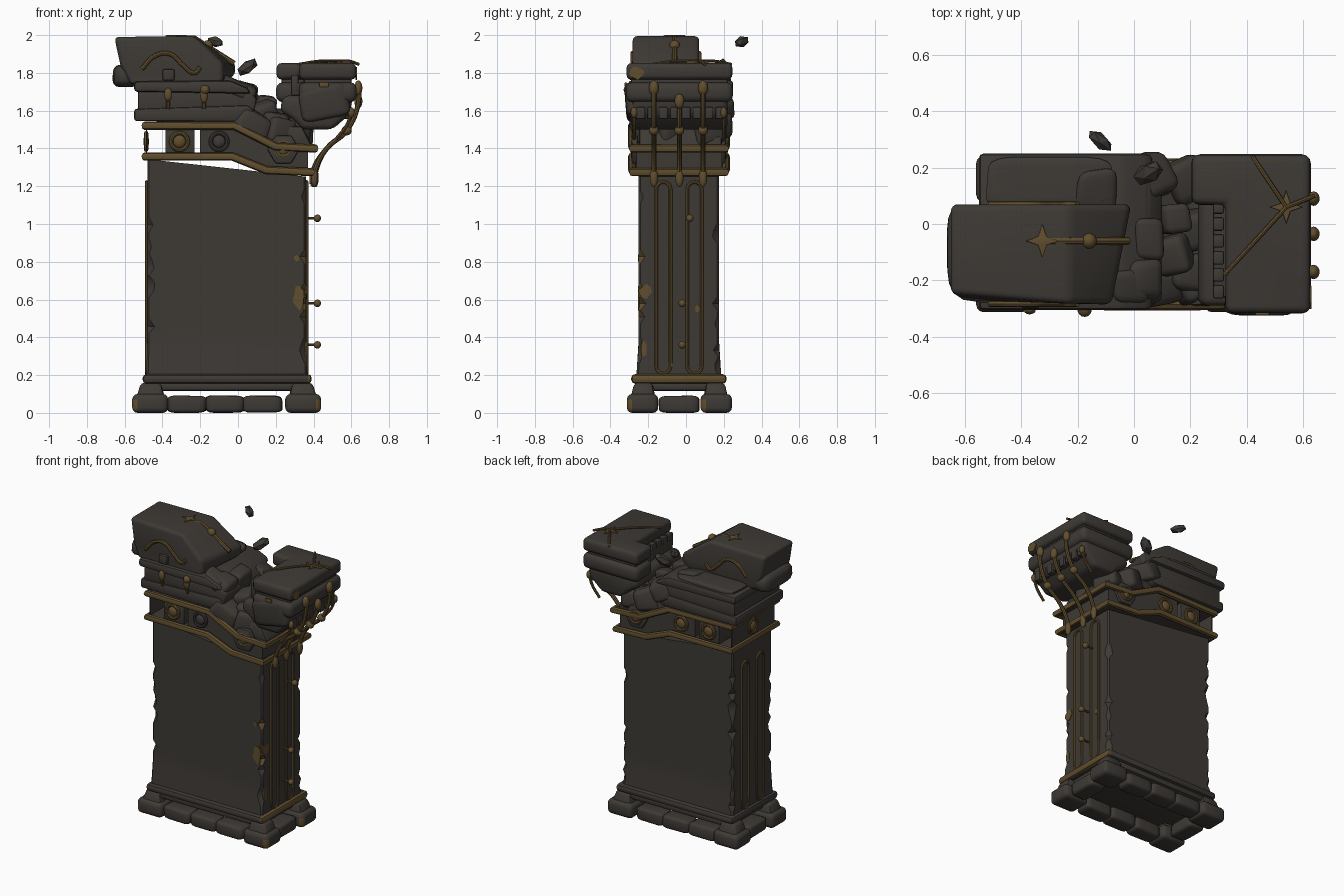
import bpy, bmesh, math, random
from mathutils import Vector, Matrix, Euler

if "Cube" in bpy.data.objects:
    bpy.data.objects.remove(bpy.data.objects["Cube"])

def material(name, col):
    m = bpy.data.materials.new(name)
    m.diffuse_color = (*col, 1)
    m.use_nodes = True
    m.node_tree.nodes["Principled BSDF"].inputs["Base Color"].default_value = m.diffuse_color
    return m

STONE = material("dark_stone", (0.048, 0.042, 0.036))
BRONZE = material("old_bronze", (0.118, 0.076, 0.027))

def finish(name, bm, mat=STONE, rule=None, angle=40):
    bmesh.ops.recalc_face_normals(bm, faces=bm.faces)
    me = bpy.data.meshes.new(name)
    if rule:
        for f in bm.faces:
            f.material_index = 1 if rule(f.calc_center_median(), f.normal) else 0
    bm.to_mesh(me)
    bm.free()
    me.materials.append(mat)
    me.materials.append(BRONZE)
    me.shade_smooth()
    me.set_sharp_from_angle(angle=math.radians(angle))
    ob = bpy.data.objects.new(name, me)
    bpy.context.collection.objects.link(ob)
    return ob

def round_edges(bm, w, seg=2):
    if w:
        bmesh.ops.bevel(bm, geom=list(bm.edges), offset=w, segments=seg, profile=0.5,
                        affect='EDGES', clamp_overlap=True)

def prism(name, pts, a, b, axis='y', bev=0.015, mat=STONE, rule=None, taper=None, seg=2):
    """Profile in xz (axis y), xy (axis z) or yz (axis x), extruded from a to b."""
    to3 = {'y': lambda p, d: (p[0], d, p[1]), 'z': lambda p, d: (p[0], p[1], d),
           'x': lambda p, d: (d, p[0], p[1])}[axis]
    bm = bmesh.new()
    lo = [bm.verts.new(to3(p, a)) for p in pts]
    hi = [bm.verts.new(to3(p, b)) for p in pts]
    n = len(pts)
    bm.faces.new(lo)
    bm.faces.new(hi[::-1])
    for i in range(n):
        bm.faces.new((lo[i], hi[i], hi[(i + 1) % n], lo[(i + 1) % n]))
    if taper:
        for v in bm.verts:
            v.co = taper(v.co)
    bmesh.ops.recalc_face_normals(bm, faces=bm.faces)
    round_edges(bm, bev, seg)
    return finish(name, bm, mat, rule)

def box(name, x0, x1, y0, y1, z0, z1, **k):
    return prism(name, [(x0, y0), (x1, y0), (x1, y1), (x0, y1)], z0, z1, 'z', **k)

def rock(name, c, size, rot=(0, 0, 0), seed=0, jit=0.12, bev=0.2, rule=None):
    rnd = random.Random(seed)
    bm = bmesh.new()
    bmesh.ops.create_cube(bm, size=1)
    for v in bm.verts:
        v.co += Vector([rnd.uniform(-jit, jit) for _ in range(3)])
    round_edges(bm, bev, 3)
    M = Matrix.Translation(c) @ Euler(rot).to_matrix().to_4x4() @ Matrix.Diagonal((*size, 1))
    bmesh.ops.transform(bm, matrix=M, verts=bm.verts)
    return finish(name, bm, STONE, rule, 50)

def ball(name, c, s, mat=BRONZE):
    bm = bmesh.new()
    bmesh.ops.create_uvsphere(bm, u_segments=14, v_segments=9, radius=1,
                              matrix=Matrix.Translation(c) @ Matrix.Diagonal((*s, 1)))
    return finish(name, bm, mat)

def tube(name, pts, r, cyclic=False, smooth=False, mat=BRONZE):
    cu = bpy.data.curves.new(name, 'CURVE')
    cu.dimensions = '3D'
    cu.bevel_depth, cu.bevel_resolution, cu.use_fill_caps = r, 2, True
    sp = cu.splines.new('BEZIER')
    sp.bezier_points.add(len(pts) - 1)
    sp.resolution_u = 6 if smooth else 1
    for bp, p in zip(sp.bezier_points, pts):
        bp.co = p
        bp.handle_left_type = bp.handle_right_type = 'AUTO' if smooth else 'VECTOR'
    sp.use_cyclic_u = cyclic
    tmp = bpy.data.objects.new(name + "_tmp", cu)
    bpy.context.collection.objects.link(tmp)
    bpy.context.view_layer.update()
    me = bpy.data.meshes.new_from_object(tmp.evaluated_get(bpy.context.evaluated_depsgraph_get()))
    bpy.data.objects.remove(tmp)
    bm = bmesh.new()
    bm.from_mesh(me)
    return finish(name, bm, mat)

# --- base: corner feet, loose stones between them, two plates ---
CX, CY = -0.06, -0.035
for sx in (-1, 1):
    for sy in (-1, 1):
        x, y = CX + sx * 0.405, CY + sy * 0.195
        rule = lambda c, n, x=x, s=sx: n.x * s > 0.25 and n.y < -0.05 and c.z < 0.07
        box("foot_stone", x - 0.095, x + 0.095, y - 0.083, y + 0.083, 0, 0.1, bev=0.028, rule=rule, seg=3)
        box("foot_neck", x - 0.09, x + 0.09, y - 0.078, y + 0.078, 0.04, 0.16, bev=0.02,
            taper=lambda p, x=x - sx * 0.012, y=y - sy * 0.012: Vector(
                (x + (p.x - x) * (0.6 if p.z > 0.1 else 0.95), y + (p.y - y) * (0.62 if p.z > 0.1 else 0.95), p.z)))
for sy in (-1, 1):
    for i in range(3):
        rock("base_stone", (-0.27 + i * 0.2, CY + sy * 0.2, 0.046), (0.205, 0.12, 0.09), seed=20 + i + sy, jit=0.03)
for sx in (-1, 1):
    rock("base_stone_side", (CX + sx * 0.41, CY, 0.046), (0.12, 0.21, 0.09), seed=30 + sx, jit=0.03)
box("base_lower_plate", -0.47, 0.35, -0.265, 0.195, 0.117, 0.165)
box("base_rim", -0.505, 0.39, -0.29, 0.215, 0.155, 0.205, bev=0.02, rule=lambda c, n: c.x > 0.372)

# --- body: lofted column with chipped corners and a sloping top ---
rnd = random.Random(5)
bm = bmesh.new()
rings, N = [], 30
for i in range(N + 1):
    t = i / N
    ring = []
    for sx, sy in ((-1, -1), (1, -1), (1, 1), (-1, 1)):
        c = 0.01 + (rnd.uniform(0.01, 0.03) if rnd.random() < 0.25 else 0)
        flare = 0.012 * max(0, 1 - t * 6)
        hx, hy = 0.42 + flare * 0.5, 0.213 + flare
        p, q = (sx * hx, sy * (hy - c)), (sx * (hx - c), sy * hy)
        ring += [p, q] if sx * sy > 0 else [q, p]
    out = []
    for x, y in ring:
        top = 1.29 - 0.11 * (x + CX)
        out.append(bm.verts.new((x + CX, y + CY - 0.003, 0.19 + t * (top - 0.19))))
    rings.append(out)
for a, b in zip(rings, rings[1:]):
    for j in range(8):
        bm.faces.new((a[j], a[(j + 1) % 8], b[(j + 1) % 8], b[j]))
bm.faces.new(rings[0])
bm.faces.new(rings[-1])
finish("body", bm, rule=lambda c, n: c.x > 0.33 and c.y < -0.22 and abs(n.x) > 0.2 and abs(n.y) > 0.2
       and (0.52 < c.z < 0.7 or 0.8 < c.z < 0.85), angle=35)

# bronze stains on the body's right side and front corner
def stain(name, axis, u, v, ru, rv, d, seed):
    r = random.Random(seed)
    pts = [(u + ru * r.uniform(.7, 1.1) * math.cos(a * math.tau / 9),
            v + rv * r.uniform(.7, 1.1) * math.sin(a * math.tau / 9)) for a in range(9)]
    prism(name, pts, d - 0.004, d + 0.004, axis, 0, BRONZE)
stain("stain_front", 'y', 0.322, 0.61, 0.035, 0.07, -0.25, 1)
stain("stain_front_small", 'y', 0.31, 0.82, 0.015, 0.018, -0.25, 2)
for i, (y, z, a, b) in enumerate(((-0.215, 0.64, 0.035, 0.04), (0.06, 0.55, 0.015, 0.02), (-0.225, 0.34, 0.02, 0.05))):
    stain("stain_side", 'x', y, z, a, b, 0.36, 5 + i)

# long rounded frames on both narrow sides, pins on the right one
for x in (-0.483, 0.363):
    for y in (-0.12, 0.045):
        pts = []
        for zc, a0 in ((1.185, 0), (0.245, math.pi)):
            pts += [(x, y + 0.038 * math.cos(a0 + i * math.pi / 6), zc + 0.038 * math.sin(a0 + i * math.pi / 6))
                    for i in range(7)]
        tube("side_frame", pts, 0.0095, True)
for y, z in ((0.02, 1.03), (-0.02, 0.58), (-0.02, 0.36)):
    tube("pin", [(0.35, y, z), (0.42, y, z)], 0.007)
    ball("pin_knob", (0.42, y, z), (0.02,) * 3)

# --- frieze: stepped ledges, core, bronze rails, roundels ---
UP = [(-0.495, 1.52), (-0.02, 1.52), (0.2, 1.41), (0.41, 1.40)]
LOW = [(-0.495, 1.357), (-0.03, 1.357), (0.15, 1.285), (0.39, 1.275)]
for nm, path in (("upper", UP), ("lower", LOW)):
    tube(nm + "_rail", [(x, -0.285, z) for x, z in path] + [(x, 0.21, z) for x, z in path[::-1]], 0.022, True)
    prism(nm + "_ledge", [(x, z - 0.01) for x, z in path] + [(x, z + 0.01) for x, z in path[::-1]], -0.28, 0.205, bev=0)
prism("frieze_core", [(-0.2, 1.36)] + LOW[1:3] + [(0.37, 1.28), (0.37, 1.4)] + UP[1:3][::-1] + [(-0.2, 1.515)],
      -0.262, 0.19, bev=0)
box("frieze_block", -0.385, -0.23, -0.262, 0.19, 1.36, 1.52, bev=0.004)
box("frieze_left_panel", -0.488, -0.481, -0.27, 0.195, 1.36, 1.52, bev=0)

def roundel(x, y, z, axis, r=0.045, mat=BRONZE):
    ring, s = [], (r * 0.75, 0.016, r * 0.75) if axis == 'y' else (0.016, r * 0.75, r * 0.75)
    for i in range(16):
        a = i * math.tau / 16
        ring.append((x + r * math.cos(a), y, z + r * math.sin(a)) if axis == 'y' else
                    (x, y + r * math.cos(a), z + r * math.sin(a)))
    tube("roundel_ring", ring, 0.011, True, mat=mat)
    ball("roundel_boss", (x, y, z), s, mat)
for y in (-0.268, 0.196):
    roundel(-0.31, y, 1.437, 'y')
    roundel(-0.1, y, 1.437, 'y', mat=STONE if y < 0 else BRONZE)
    roundel(0.24, y - 0.012 if y < 0 else y + 0.012, 1.395, 'y', 0.04)
    hexa = [(0.24 + 0.085 * math.cos(a * math.pi / 3), 1.395 + 0.085 * math.sin(a * math.pi / 3)) for a in range(6)]
    prism("hexagon_plaque", hexa, y - 0.02, y + 0.012, bev=0.008)
roundel(-0.486, -0.035, 1.437, 'x')

# --- left capital: moulded slab and broken upper block ---
prism("slab_lower", [(-0.55, 1.545), (0.02, 1.54), (0.09, 1.6), (0.05, 1.63), (-0.55, 1.61)], -0.285, 0.235)
prism("slab_middle", [(-0.53, 1.59), (0.08, 1.58), (0.1, 1.66), (0.05, 1.72), (-0.53, 1.72)], -0.275, 0.225)
prism("slab_upper", [(-0.55, 1.70), (0.07, 1.69), (0.05, 1.72), (-0.04, 1.76), (-0.55, 1.755)], -0.305, 0.25, bev=0.02)
prism("broken_block", [(-0.57, 1.74), (-0.62, 1.83), (-0.655, 1.99), (-0.23, 1.995), (-0.01, 1.85), (-0.01, 1.79), (-0.08, 1.74)],
      -0.285, 0.07, bev=0.06, seg=4, taper=lambda p: Vector(
          (p.x - (0.07 if p.x > -0.05 and p.y < 0 else 0), p.y + (0.035 if p.y < 0 and p.x < -0.6 else 0), p.z)))
rock("block_lump", (-0.59, -0.1, 1.785), (0.14, 0.32, 0.12), seed=3, jit=0.04, bev=0.3)
rock("slab_rubble", (-0.3, 0.15, 1.755), (0.42, 0.17, 0.05), seed=4, jit=0.06)
for x, h in ((-0.37, 0.035), (-0.18, 0.045)):
    ball("teardrop_head", (x, -0.305, 1.685), (0.022, 0.016, h))
    tube("teardrop_tail", [(x, -0.303, 1.68), (x, -0.295, 1.61)], 0.01)
for y in (-0.283, 0.07):
    tube("block_swirl", [(-0.51, y, 1.82), (-0.44, y, 1.89), (-0.36, y, 1.9), (-0.29, y, 1.84), (-0.23, y, 1.8), (-0.2, y, 1.83)],
         0.012, smooth=True)
box("block_stud", -0.4, -0.335, -0.3, -0.27, 1.76, 1.82, bev=0.01)

def star(x, y, z, r):
    pts = [((r if i % 2 == 0 else r * 0.35) * math.cos(i * math.pi / 4) + x,
            (r if i % 2 == 0 else r * 0.35) * math.sin(i * math.pi / 4) + y) for i in range(8)]
    prism("star", pts, z - 0.007, z + 0.007, 'z', 0.003, BRONZE)
star(-0.325, -0.06, 1.993, 0.06)
tube("block_rod", [(-0.32, -0.06, 1.986), (-0.23, -0.06, 1.984), (-0.02, -0.06, 1.85)], 0.014)
ball("rod_knob", (-0.16, -0.06, 1.945), (0.028,) * 3)
ball("front_knob", (-0.175, -0.305, 1.71), (0.025,) * 3)

# --- right capital: toppled L-shaped chunk with dentils ---
def ell(g):
    return [(0.325 - g, -0.315 - g), (0.625 + g, -0.315 - g), (0.625 + g, 0.245 + g),
            (0.205 - g, 0.245 + g), (0.205 - g, 0.07 - g), (0.325 - g, 0.07 - g)]
prism("chunk_top", ell(0), 1.765, 1.852, 'z', 0.025, seg=3)
prism("chunk_groove", ell(-0.025), 1.73, 1.78, 'z', 0.008)
prism("chunk_middle", ell(0.003), 1.645, 1.75, 'z', 0.035, seg=3)
prism("chunk_under", [(0.3, 1.55), (0.34, 1.5), (0.5, 1.5), (0.59, 1.58), (0.61, 1.68), (0.24, 1.68), (0.22, 1.6)],
      -0.29, 0.22, bev=0.03, seg=3)
rock("chunk_fragment", (0.46, -0.27, 1.65), (0.27, 0.1, 0.17), (0, -0.2, 0), 8, 0.08)
box("dentil_rail", 0.28, 0.34, -0.26, 0.07, 1.68, 1.75, bev=0.01)
for i in range(8):
    y = -0.24 + i * 0.06
    box("dentil_right", 0.56, 0.605, y - 0.024, y + 0.024, 1.555, 1.62, bev=0.008)
    if i < 6:
        box("dentil_left", 0.28, 0.32, y - 0.024, y + 0.024, 1.7, 1.79, bev=0.008)
star(0.54, 0.06, 1.858, 0.06)
for end in ((0.42, 0.24), (0.32, -0.18), (0.64, 0.1)):
    tube("chunk_wire", [(0.54, 0.06, 1.862), ((0.54 + end[0]) / 2, (0.06 + end[1]) / 2, 1.862), (*end, 1.845)], 0.008, smooth=True)
box("chunk_clip", 0.43, 0.48, -0.325, -0.31, 1.725, 1.75, bev=0.005, mat=BRONZE)
stain("stain_chunk", 'x', -0.26, 1.8, 0.045, 0.035, 0.626, 12)

# bronze drips bridging the chunk and the frieze
for y, top, d in ((-0.17, 1.74, 0), (-0.035, 1.67, -0.01), (0.09, 1.74, 0.005)):
    tube("drip", [(0.635, y, top), (0.64, y, 1.66), (0.58, y, 1.5), (0.47, y, 1.4), (0.41 + d, y, 1.29), (0.4 + d, y, 1.21)],
         0.013, smooth=True)
    ball("drip_top", (0.637, y, top - 0.02), (0.022, 0.026, 0.04))
    ball("drip_joint", (0.575, y, 1.495), (0.028, 0.026, 0.026))
    ball("drip_end", (0.405 + d, y, 1.245), (0.018, 0.022, 0.05))
for y in (-0.275, 0.2):
    tube("short_drip", [(0.6, y, 1.6), (0.58, y, 1.53), (0.52, y, 1.45)], 0.009, smooth=True)
    ball("short_drip_top", (0.6, y, 1.59), (0.018, 0.018, 0.028))

# --- rubble between the capitals and floating shards ---
prism("rubble_bed", [(-0.05, 1.5), (0.2, 1.38), (0.4, 1.4), (0.34, 1.52), (0.2, 1.52), (0.05, 1.62)], -0.25, 0.19, bev=0.02)
for i, (x, y, z, a, b, c, r) in enumerate((
        (0.03, -0.2, 1.67, 0.13, 0.17, 0.14, 0.3), (0.08, -0.23, 1.53, 0.2, 0.12, 0.12, 0.5),
        (0.14, -0.1, 1.59, 0.12, 0.14, 0.12, -0.4), (0.23, -0.21, 1.49, 0.15, 0.12, 0.12, 0.2),
        (0.05, -0.05, 1.68, 0.11, 0.13, 0.13, 0.2), (0.2, -0.02, 1.55, 0.14, 0.15, 0.12, 0.1),
        (0.06, 0.17, 1.63, 0.15, 0.15, 0.12, 0.5), (0.19, 0.16, 1.52, 0.15, 0.16, 0.14, 0.3),
        (-0.13, 0.12, 1.76, 0.16, 0.16, 0.06, 0.1), (0.15, 0.02, 1.64, 0.1, 0.1, 0.08, 0.2),
        (0.3, 0.12, 1.48, 0.14, 0.16, 0.12, 0.0), (0.3, -0.08, 1.48, 0.14, 0.16, 0.14, 0.2),
        (0.2, -0.17, 1.53, 0.15, 0.13, 0.12, 0.2), (-0.02, -0.22, 1.72, 0.14, 0.13, 0.08, 0.4))):
    rock("rubble", (x, y, z), (a, b, c), (0.1 * (i % 3), r, 0.15 * (i % 4)), 40 + i, 0.12, 0.22)
for x, y, z, s, rot in ((-0.12, 0.295, 1.965, (0.09, 0.05, 0.055), (0.2, 0.2, -0.7)),
                        (0.05, 0.18, 1.83, (0.11, 0.07, 0.06), (0.3, -0.6, 0.5))):
    bm = bmesh.new()
    bmesh.ops.create_icosphere(bm, subdivisions=1, radius=0.55)
    for v in bm.verts:
        v.co.x *= 1.25 - 0.5 * abs(v.co.z)
    bmesh.ops.transform(bm, verts=bm.verts, matrix=Matrix.Translation((x, y, z)) @ Euler(rot).to_matrix().to_4x4() @ Matrix.Diagonal((*s, 1)))
    finish("floating_shard", bm, angle=20)
